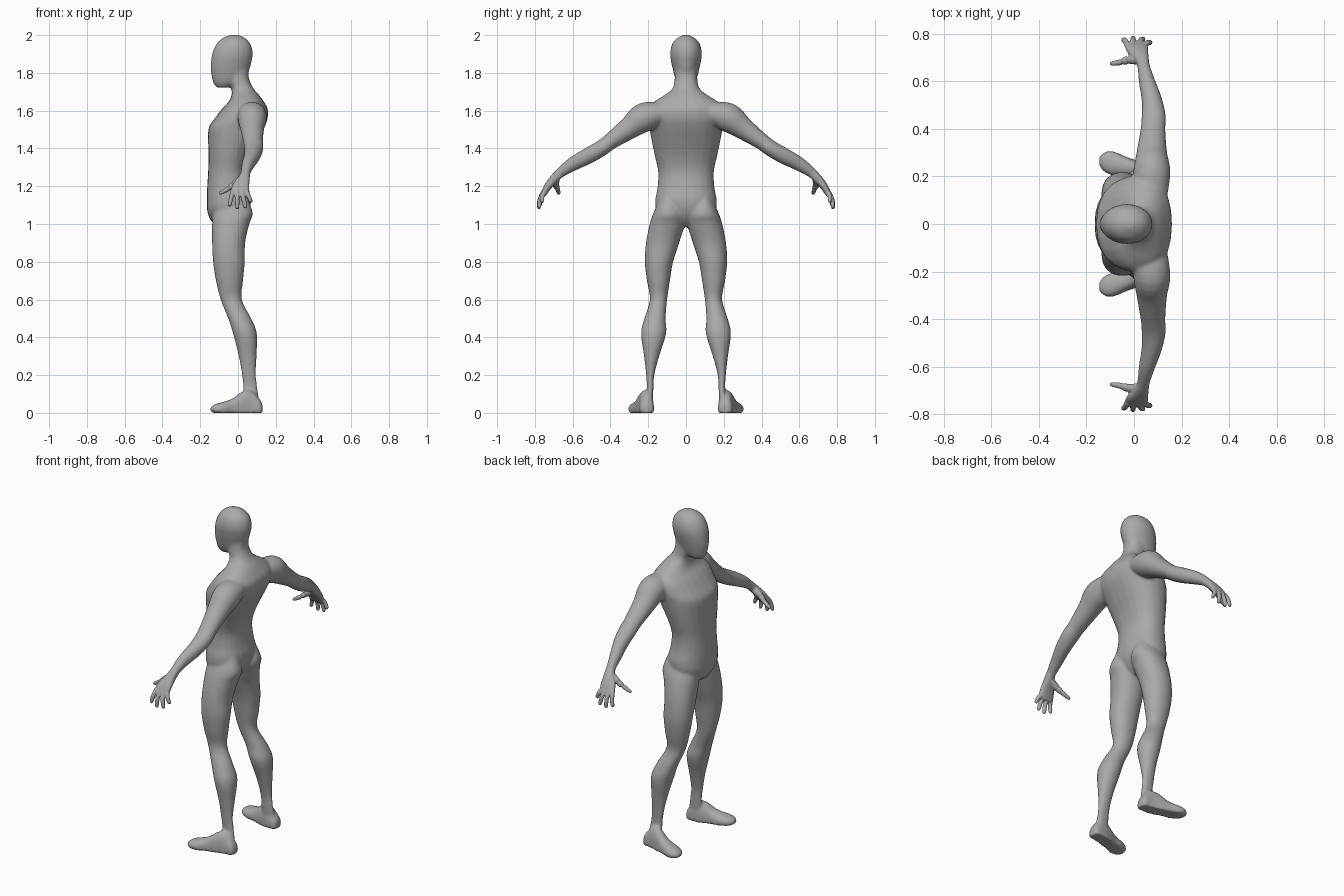
import bpy, bmesh, math
from mathutils import Vector

SEG, SUB = 24, 4
skin = bpy.data.materials.new("plain grey")
skin.diffuse_color = (0.4, 0.4, 0.4, 1)


def spline(rows):
    """Catmull-Rom interpolation between rows of section values."""
    out = []
    for i in range(len(rows) - 1):
        p = [rows[max(0, min(len(rows) - 1, i + k))] for k in (-1, 0, 1, 2)]
        for s in range(SUB):
            t = s / SUB
            out.append([0.5 * (2 * b + (c - a) * t + (2 * a - 5 * b + 4 * c - d) * t * t
                               + (3 * b - a - 3 * c + d) * t ** 3) for a, b, c, d in zip(*p)])
    return out + [list(rows[-1])]


def skin_rings(bm, rings):
    """Bridge rings of points into a closed volume."""
    vs = [[bm.verts.new(p) for p in r] for r in rings]
    for a, b in zip(vs, vs[1:]):
        for i in range(SEG):
            j = (i + 1) % SEG
            bm.faces.new((a[i], a[j], b[j], b[i]))
    bm.faces.new(vs[0])
    bm.faces.new(vs[-1][::-1])


def oval(c, u, v, a, b, e=2.0):
    pts = []
    for i in range(SEG):
        t = 2 * math.pi * i / SEG
        ct, st = math.cos(t), math.sin(t)
        pts.append(c + u * (a * math.copysign(abs(ct) ** (2 / e), ct))
                   + v * (b * math.copysign(abs(st) ** (2 / e), st)))
    return pts


def stack(bm, rows, e=2.0, side=1):
    """Level sections: z, x front, x back, y inner, y outer."""
    X, Y = Vector((1, 0, 0)), Vector((0, 1, 0))
    skin_rings(bm, [oval(Vector(((f + k) / 2, side * (i + o) / 2, z)), X, Y,
                         abs(k - f) / 2, abs(o - i) / 2, e) for z, f, k, i, o in spline(rows)])


def tube(bm, rows, side=1, e=2.0):
    """Sections across a path: x, y, z, radius along x, radius across."""
    rows = [(x, side * y, z, a, b) for x, y, z, a, b in spline(rows)]
    c = [Vector(r[:3]) for r in rows]
    rings = []
    for i, r in enumerate(rows):
        t = (c[min(i + 1, len(c) - 1)] - c[max(i - 1, 0)]).normalized()
        ref = Vector((1, 0, 0)) if abs(t.x) < 0.8 else Vector((0, 1, 0))
        v = t.cross(ref).normalized()
        rings.append(oval(c[i], v.cross(t), v, r[3], r[4], e))
    skin_rings(bm, rings)


def finish(bm, name, voxel, smooth):
    """Fuse the overlapping volumes into one smooth surface."""
    bmesh.ops.recalc_face_normals(bm, faces=bm.faces)
    me = bpy.data.meshes.new(name)
    bm.to_mesh(me)
    bm.free()
    ob = bpy.data.objects.new(name, me)
    bpy.context.collection.objects.link(ob)
    me.materials.append(skin)
    me.shade_smooth()
    m = ob.modifiers.new("fuse", 'REMESH')
    m.mode, m.voxel_size, m.use_smooth_shade = 'VOXEL', voxel, True
    m = ob.modifiers.new("soften", 'SMOOTH')
    m.factor, m.iterations = 0.5, smooth


body = bmesh.new()

# torso and neck
torso = [(0.985, -.11, .0, .04), (1.02, -.145, .035, .10), (1.07, -.163, .06, .155),
         (1.13, -.165, .068, .162), (1.2, -.163, .055, .150), (1.28, -.158, .048, .148),
         (1.36, -.157, .068, .165), (1.44, -.158, .105, .182), (1.51, -.155, .14, .195),
         (1.56, -.122, .157, .205), (1.61, -.085, .157, .20), (1.65, -.048, .135, .165),
         (1.685, -.034, .11, .11), (1.72, -.036, .08, .07), (1.77, -.06, .058, .06),
         (1.82, -.06, .055, .058)]
stack(body, [(z, f, k, -w, w) for z, f, k, w in torso], 2.25)

# head
head = [(1.722, -.112, -.05, .026), (1.745, -.130, .01, .046), (1.78, -.139, .045, .06),
        (1.82, -.145, .062, .07), (1.86, -.143, .072, .079), (1.9, -.137, .078, .084),
        (1.94, -.122, .072, .078), (1.97, -.10, .054, .063), (1.99, -.07, .028, .038),
        (2.001, -.04, .0, .015)]
stack(body, [(z, f, k, -w, w) for z, f, k, w in head])

leg = [(1.15, -.10, .045, .06, .13), (1.06, -.13, .078, .012, .172), (1.0, -.137, .06, .006, .192),
       (.9, -.137, .038, .036, .212), (.8, -.132, .036, .068, .218), (.7, -.117, .027, .085, .207),
       (.6, -.092, .02, .10, .191), (.5, -.052, .07, .108, .221), (.42, -.026, .10, .105, .238),
       (.3, .004, .098, .142, .222), (.2, .021, .095, .168, .211), (.12, .028, .105, .173, .207),
       (.05, .03, .115, .175, .22)]
arm = [(.07, .12, 1.59, .07, .055), (.075, .22, 1.565, .078, .078), (.075, .30, 1.508, .064, .060),
       (.08, .40, 1.437, .052, .044), (.083, .45, 1.40, .051, .043), (.075, .52, 1.36, .043, .043),
       (.054, .60, 1.317, .034, .037), (.04, .665, 1.272, .026, .027), (.034, .69, 1.245, .028, .024)]
# foot sections: x, y, top height, half width
foot = [(.13, .208, .04, .02), (.117, .208, .07, .036), (.07, .21, .12, .04), (.02, .222, .112, .043),
        (-.03, .237, .076, .044), (-.08, .252, .058, .051), (-.12, .26, .047, .044), (-.146, .263, .03, .02)]
for s in (1, -1):
    stack(body, leg, 2.1, s)
    tube(body, arm, s)
    rings = []
    for x, y, h, w in spline(foot):
        r = oval(Vector((x, s * y, .02)), Vector((0, 1, 0)), Vector((0, 0, 1)), w, h - .02, 2.2)
        # flat sole
        rings.append([Vector((p.x, p.y, max(p.z, 0))) for p in r])
    skin_rings(body, rings)
finish(body, "body", 0.008, 5)

# hands: palm, four fingers and a thumb
palm = [(.042, .66, 1.277, .024, .025), (.032, .695, 1.242, .03, .024), (.016, .73, 1.2, .045, .020),
        (.008, .75, 1.165, .047, .016), (.007, .756, 1.148, .042, .011)]
# knuckle and tip of each finger
fingers = [((-.026, .747, 1.175), (-.046, .776, 1.095)), ((-.004, .753, 1.17), (-.004, .782, 1.08)),
           ((.020, .753, 1.17), (.040, .779, 1.085)), ((.040, .745, 1.175), (.071, .764, 1.115))]
for s, name in ((1, "right_hand"), (-1, "left_hand")):
    hand = bmesh.new()
    tube(hand, palm, s, 2.3)
    for a, b in fingers:
        a, b = Vector(a), Vector(b)
        mid = (a + b) / 2 + Vector((0, .006, .004))
        tube(hand, [(*a, .013, .014), (*mid, .012, .0125), (*a.lerp(b, .92), .010, .0105),
                    (*b, .005, .005)], s)
    tube(hand, [(.025, .69, 1.24, .022, .022), (-.02, .69, 1.21, .018, .019),
                (-.055, .68, 1.185, .013, .013), (-.09, .674, 1.165, .010, .010),
                (-.10, .672, 1.158, .005, .005)], s)
    finish(hand, name, 0.004, 3)
